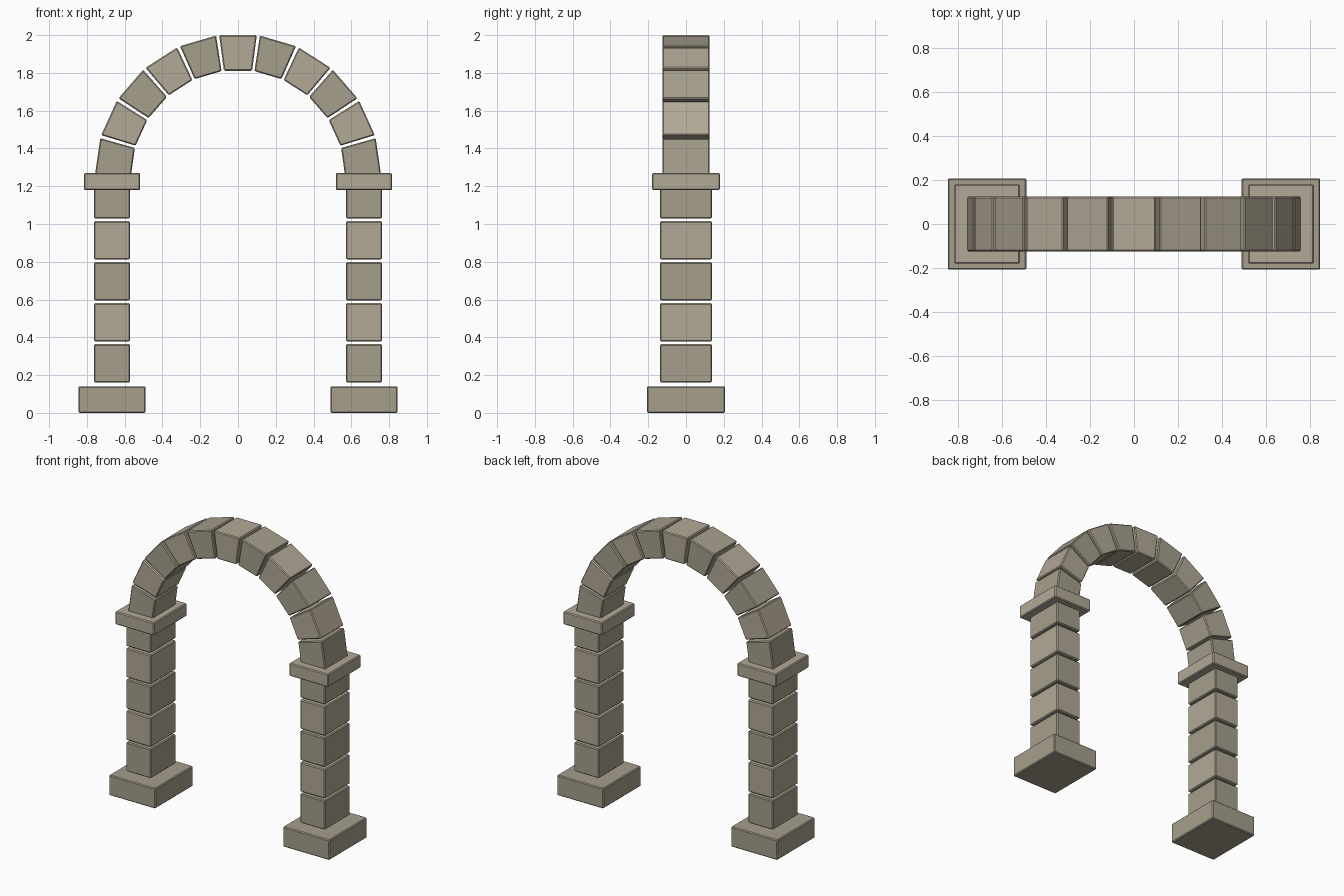
import bpy, bmesh, math

if "Cube" in bpy.data.objects:
    bpy.data.objects.remove(bpy.data.objects["Cube"])


def material(name, color):
    m = bpy.data.materials.new(name)
    m.diffuse_color = (*color, 1)
    m.use_nodes = True
    m.node_tree.nodes["Principled BSDF"].inputs["Base Color"].default_value = m.diffuse_color
    return m


LIGHT = material("light_stone", (0.45, 0.40, 0.31))
DARK = material("dark_stone", (0.38, 0.345, 0.265))


def stone(name, profile, depth, mat, bevel=0.006):
    """Extrude an x-z profile symmetrically in y and chamfer its edges."""
    bm = bmesh.new()
    face = bm.faces.new([bm.verts.new((x, -depth / 2, z)) for x, z in profile])
    ext = bmesh.ops.extrude_face_region(bm, geom=[face])
    verts = [g for g in ext["geom"] if isinstance(g, bmesh.types.BMVert)]
    bmesh.ops.translate(bm, verts=verts, vec=(0, depth, 0))
    bmesh.ops.recalc_face_normals(bm, faces=bm.faces)
    bmesh.ops.bevel(bm, geom=bm.edges[:], offset=bevel, segments=1, affect='EDGES')
    me = bpy.data.meshes.new(name)
    bm.to_mesh(me)
    bm.free()
    me.materials.append(mat)
    ob = bpy.data.objects.new(name, me)
    bpy.context.collection.objects.link(ob)
    return ob


def block(name, cx, width, depth, z0, z1, mat):
    a, b = cx - width / 2, cx + width / 2
    return stone(name, [(a, z0), (b, z0), (b, z1), (a, z1)], depth, mat)


# Piers: plinth, five stacked blocks, capital
for side, cx in (("left", -0.667), ("right", 0.667)):
    block(f"{side}_plinth", cx, 0.356, 0.415, 0.005, 0.145, DARK).location.z = 0
    for i in range(5):
        z = 0.161 + i * 0.217
        block(f"{side}_pier_block_{i + 1}", cx, 0.191, 0.276, z, z + 0.203,
              LIGHT if i % 2 else DARK)
    block(f"{side}_capital", cx, 0.298, 0.36, 1.18, 1.27, LIGHT)

# Arch: eleven wedge stones around a half circle
COUNT, CENTRE_Z, R_IN, R_OUT = 11, 1.249, 0.567, 0.7575
step = math.pi / COUNT
half = math.radians(7.55)
for i in range(COUNT):
    mid = math.pi - (i + 0.5) * step
    corners = [(R_IN, mid + half), (R_OUT, mid + half),
               (R_OUT, mid - half), (R_IN, mid - half)]
    profile = [(r * math.cos(a), CENTRE_Z + r * math.sin(a)) for r, a in corners]
    name = "keystone" if i == COUNT // 2 else f"arch_stone_{i + 1}"
    stone(name, profile, 0.25, LIGHT if i % 2 else DARK)

# Rest the plinths exactly on the ground
for side in ("left", "right"):
    bpy.data.objects[f"{side}_plinth"].location.z = -0.005
    bpy.data.objects[f"{side}_plinth"].scale.z = 1.0
